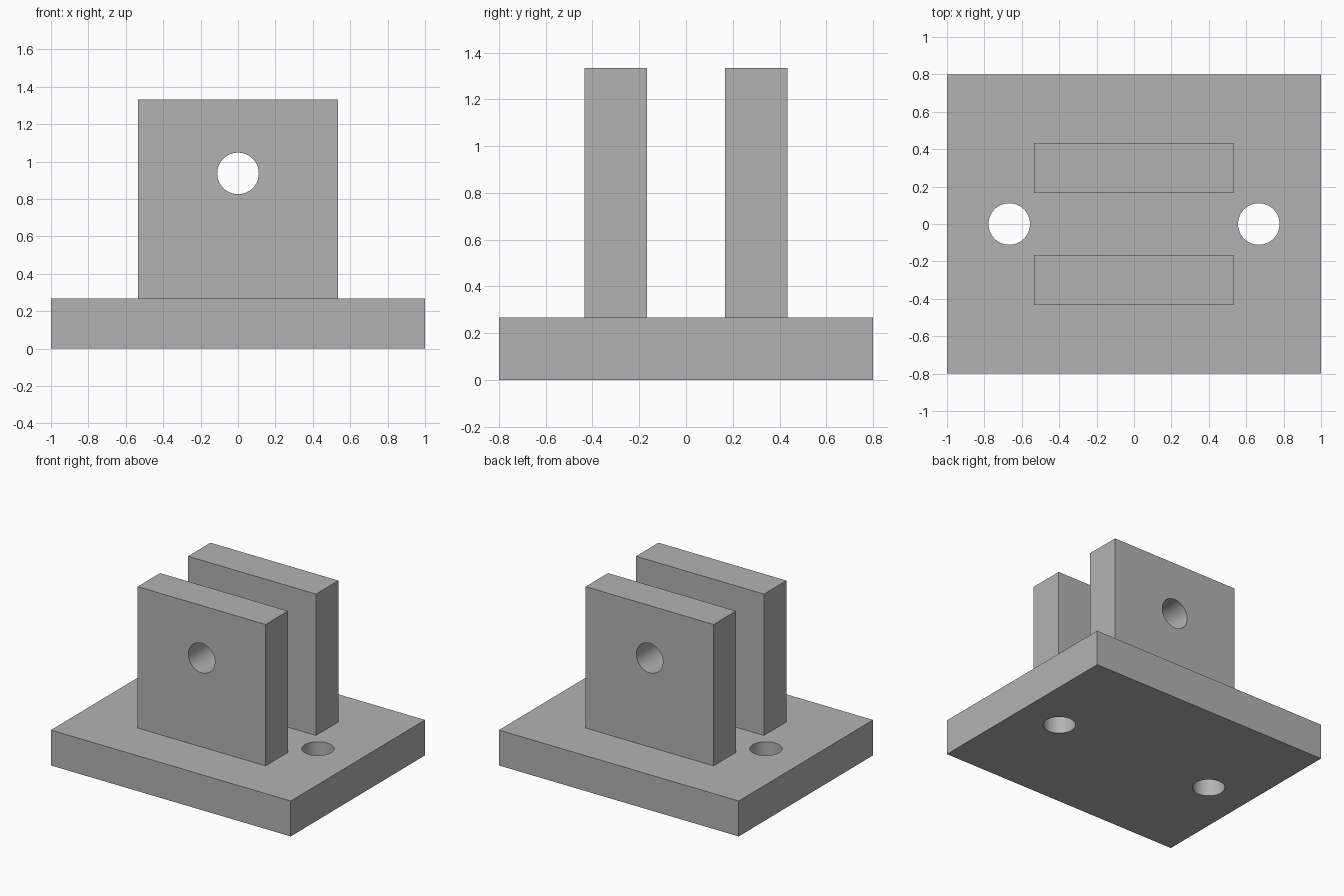
import bpy
import math

HOLE_RADIUS = 0.111
BASE_HEIGHT = 0.267
TOP = 1.333

cube = bpy.data.objects.get("Cube")
if cube:
    bpy.data.objects.remove(cube, do_unlink=True)

grey = bpy.data.materials.new("plain grey")
grey.use_nodes = True
colour = (0.45, 0.45, 0.45, 1)
grey.diffuse_color = colour
grey.node_tree.nodes["Principled BSDF"].inputs["Base Color"].default_value = colour


def block(name, size, centre):
    bpy.ops.mesh.primitive_cube_add(size=1, location=centre)
    obj = bpy.context.object
    obj.name = name
    obj.scale = size
    bpy.ops.object.transform_apply(location=False, rotation=False, scale=True)
    obj.data.materials.append(grey)
    return obj


def drill(obj, centre, rotation=(0, 0, 0)):
    """Cut a round through hole, then discard the cutter."""
    bpy.ops.mesh.primitive_cylinder_add(vertices=64, radius=HOLE_RADIUS, depth=1,
                                        location=centre, rotation=rotation)
    cutter = bpy.context.object
    cutter.hide_render = True
    cutter.data.materials.append(grey)
    cut = obj.modifiers.new("hole", "BOOLEAN")
    cut.operation = "DIFFERENCE"
    cut.solver = "EXACT"
    cut.object = cutter
    bpy.ops.object.select_all(action="DESELECT")
    obj.select_set(True)
    bpy.context.view_layer.objects.active = obj
    bpy.ops.object.modifier_apply(modifier=cut.name)
    bpy.data.objects.remove(cutter, do_unlink=True)
    bpy.ops.object.shade_smooth_by_angle(angle=math.radians(30))


# Base plate with a mounting hole at each side
base = block("base_plate", (2, 1.6, BASE_HEIGHT), (0, 0, BASE_HEIGHT / 2))
for side in (-1, 1):
    drill(base, (side * 0.667, 0, BASE_HEIGHT / 2))

# Two upright lugs sharing a pin axis
for name, side in (("front_lug", -1), ("back_lug", 1)):
    y = side * 0.3
    lug = block(name, (1.067, 0.267, TOP - BASE_HEIGHT), (0, y, (TOP + BASE_HEIGHT) / 2))
    drill(lug, (0, y, 0.937), (math.pi / 2, 0, 0))
